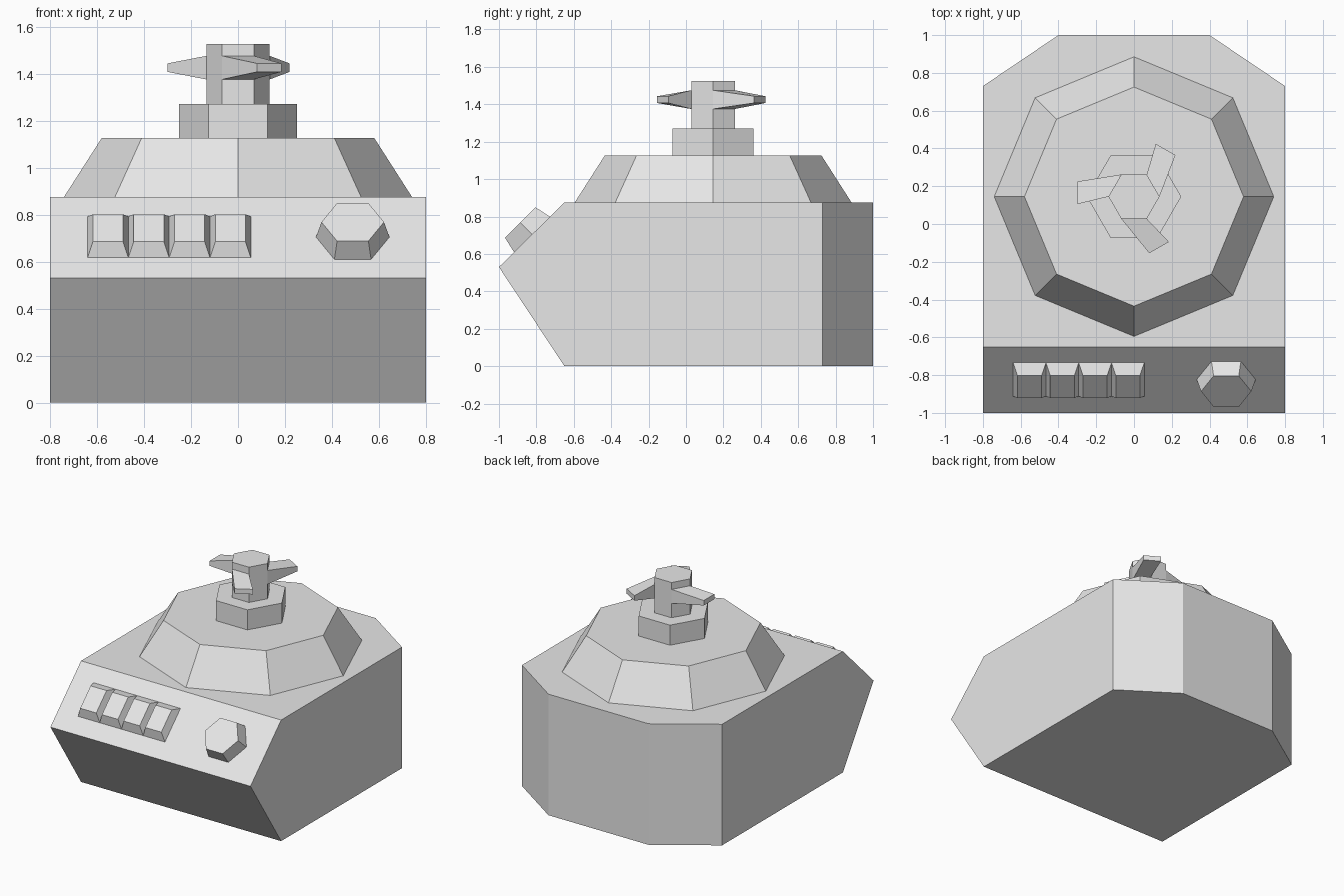
import bpy, bmesh
from math import cos, sin, radians, atan2
from mathutils import Vector, Matrix

cube = bpy.data.objects.get("Cube")
if cube:
    bpy.data.objects.remove(cube)

grey = bpy.data.materials.new("light_grey")
grey.use_nodes = True
grey.diffuse_color = (0.8, 0.8, 0.8, 1)
grey.node_tree.nodes["Principled BSDF"].inputs["Base Color"].default_value = (0.8, 0.8, 0.8, 1)

AXIS_Y = 0.145                      # centre line of collar, hub and blades
SIDE = [(-0.65, 0), (-1, 0.53), (-0.65, 0.875), (1, 0.875), (1, 0)]


def loft(ring_a, ring_b):
    """Closed solid between two matching rings of points."""
    bm = bmesh.new()
    a = [bm.verts.new(p) for p in ring_a]
    b = [bm.verts.new(p) for p in ring_b]
    bm.faces.new(a)
    bm.faces.new(b)
    for i in range(len(a)):
        j = (i + 1) % len(a)
        bm.faces.new((a[i], a[j], b[j], b[i]))
    return bm


def finish(bm, name, matrix=Matrix()):
    bmesh.ops.recalc_face_normals(bm, faces=bm.faces)
    mesh = bpy.data.meshes.new(name)
    bm.to_mesh(mesh)
    bm.free()
    mesh.materials.append(grey)
    obj = bpy.data.objects.new(name, mesh)
    obj.matrix_world = matrix
    bpy.context.collection.objects.link(obj)


def ngon(sides, radius, z):
    angles = [radians(360 * i / sides) for i in range(sides)]
    return [(radius * cos(a), radius * sin(a), z) for a in angles]


def rect(w, h, z):
    return [(x * w / 2, y * h / 2, z) for x, y in ((-1, -1), (1, -1), (1, 1), (-1, 1))]


# Body: extruded side profile with the rear corners cut off
body = loft([(-0.8, y, z) for y, z in SIDE], [(0.8, y, z) for y, z in SIDE])
for s in (-1, 1):
    cut = bmesh.ops.bisect_plane(
        body, geom=body.verts[:] + body.edges[:] + body.faces[:],
        plane_co=(s * 0.8, 0.73, 0), plane_no=(s * 0.27, 0.4, 0), clear_outer=True)
    edges = [e for e in cut["geom_cut"] if isinstance(e, bmesh.types.BMEdge)]
    bmesh.ops.contextual_create(body, geom=edges)
finish(body, "body")

# Collar, hub and spindle stacked on one axis
centre = Matrix.Translation((0, AXIS_Y, 0))
for name, sides, r0, r1, z0, z1 in (
        ("collar", 8, 0.74, 0.58, 0.875, 1.125),
        ("hub", 6, 0.25, 0.25, 1.125, 1.27),
        ("spindle", 6, 0.135, 0.135, 1.27, 1.525)):
    finish(loft(ngon(sides, r0, z0), ngon(sides, r1, z1)), name, centre)

# Three swept blades growing from alternate spindle faces
for i in range(3):
    root = [(-0.0675, 0.117, 1.375), (-0.135, 0, 1.375),
            (-0.135, 0, 1.475), (-0.0675, 0.117, 1.475)]
    tip = [(-0.3, 0.08, 1.407), (-0.3, -0.04, 1.407),
           (-0.3, -0.04, 1.443), (-0.3, 0.08, 1.443)]
    finish(loft(root, tip), f"blade_{i + 1}",
           centre @ Matrix.Rotation(radians(120 * i), 4, "Z"))

# Controls on the sloping front panel
tilt = Matrix.Rotation(atan2(0.345, 0.35), 4, "X")


def on_panel(x):
    return Matrix.Translation(Vector((x, -0.823, 0.704))) @ tilt


for i in range(4):
    finish(loft(rect(0.174, 0.25, 0), rect(0.128, 0.166, 0.055)),
           f"button_{i + 1}", on_panel(-0.553 + 0.1735 * i))
finish(loft(ngon(6, 0.156, 0), ngon(6, 0.133, 0.09)), "knob", on_panel(0.488))
